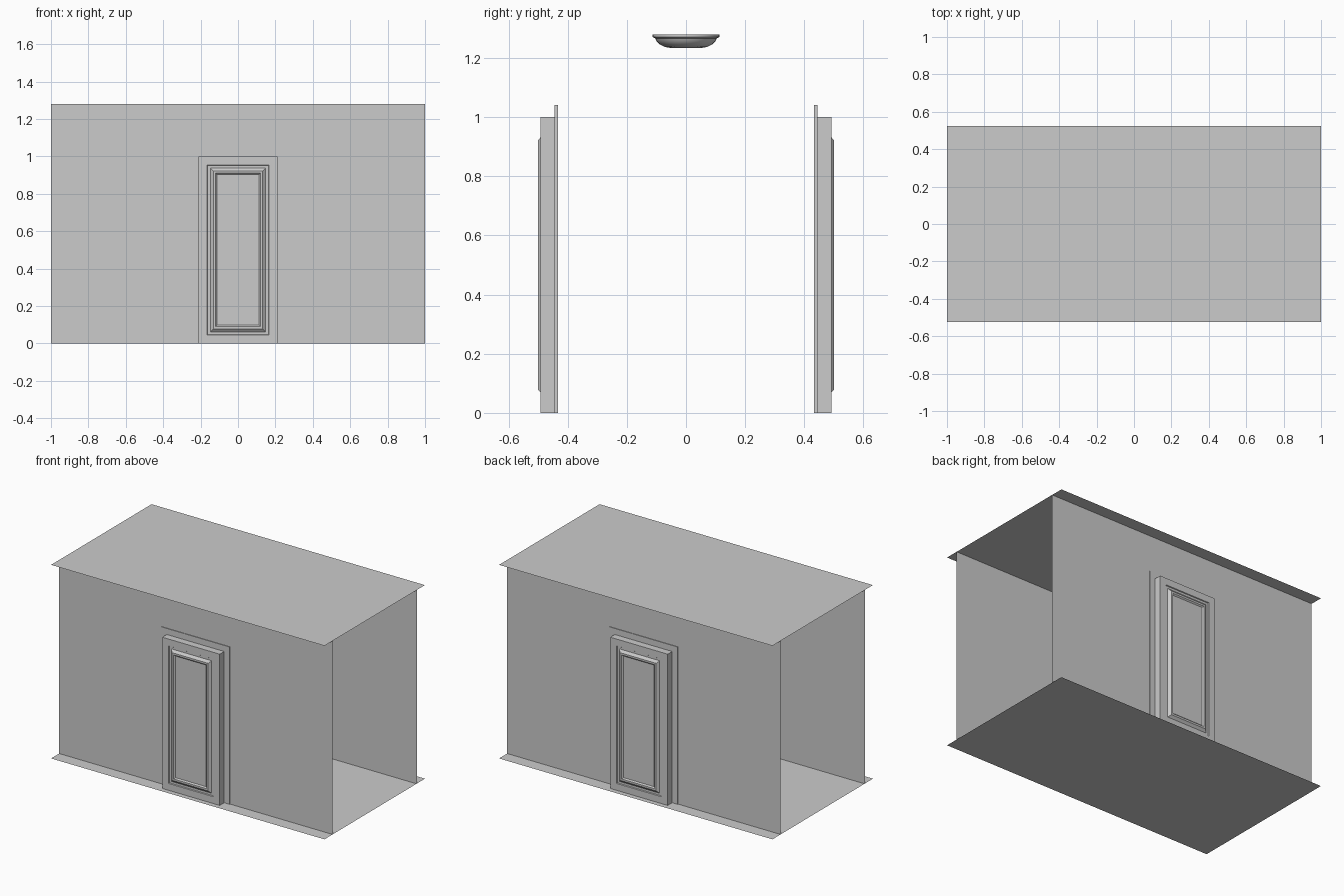
import bpy, bmesh, math

if "Cube" in bpy.data.objects:
    bpy.data.objects.remove(bpy.data.objects["Cube"])

WALL_Y, TOP = 0.44, 1.28
HW, DH = 0.21, 1.0          # door opening half width and height
CASE = 0.04                 # casing width


def make(name, verts, faces, turn=0.0):
    me = bpy.data.meshes.new(name)
    me.from_pydata(verts, [], faces)
    bm = bmesh.new()
    bm.from_mesh(me)
    bmesh.ops.recalc_face_normals(bm, faces=bm.faces)
    bm.to_mesh(me)
    bm.free()
    ob = bpy.data.objects.new(name, me)
    ob.rotation_euler.z = turn
    bpy.context.collection.objects.link(ob)
    return ob


def slab(name, z):
    make(name, [(-1, -.525, z), (1, -.525, z), (1, .525, z), (-1, .525, z)], [(0, 1, 2, 3)])


def arch(w, h, y):
    # three-sided outline around a doorway
    return [(-w, y, 0), (-w, y, h), (w, y, h), (w, y, 0)]


def rect(inset, y):
    return [(-HW + inset, y, inset), (HW - inset, y, inset),
            (HW - inset, y, DH - inset), (-HW + inset, y, DH - inset)]


def strip(name, z0, z1, spans, turn):
    # flat trim strip just inside the wall
    y = -WALL_Y + .003
    v, f = [], []
    for a, b in spans:
        n = len(v)
        v += [(a, y, z0), (b, y, z0), (b, y, z1), (a, y, z1)]
        f.append((n, n + 1, n + 2, n + 3))
    make(name, v, f, turn)


# floor and ceiling
slab("floor", 0)
slab("ceiling", TOP)

for side, turn in (("front", 0), ("back", math.pi)):
    # wall with doorway
    make(side + "_wall", arch(1, TOP, -WALL_Y) + arch(HW, DH, -WALL_Y),
         [(i, i + 1, i + 5, i + 4) for i in range(3)], turn)

    # baseboard and ceiling trim
    edge = HW + CASE
    strip(side + "_baseboard", 0, .025, [(-1, -edge), (edge, 1)], turn)
    strip(side + "_ceiling_trim", TOP - .03, TOP, [(-1, 1)], turn)

    # casing: rectangular section swept around the doorway
    yo, yi = -.444, -.433
    rings = [arch(edge, DH + CASE, yo), arch(HW, DH, yo),
             arch(HW, DH, yi), arch(edge, DH + CASE, yi)]
    v = [p for r in rings for p in r]
    f = [(4*r + i, 4*r + i + 1, 4*((r + 1) % 4) + i + 1, 4*((r + 1) % 4) + i)
         for r in range(4) for i in range(3)]
    f += [(0, 4, 8, 12), (3, 7, 11, 15)]
    make(side + "_door_casing", v, f, turn)

    # recessed door: jamb, moulding steps and centre panel as nested rings
    steps = [(0, -.444), (0, -.491), (.045, -.491), (.048, -.486), (.062, -.486),
             (.068, -.491), (.078, -.5), (.09, -.5), (.098, -.492)]
    v = [p for s in steps for p in rect(*s)]
    f = [(4*r + i, 4*r + (i + 1) % 4, 4*r + 4 + (i + 1) % 4, 4*r + 4 + i)
         for r in range(len(steps) - 1) for i in range(4)]
    n = len(v)
    f.append((n - 4, n - 3, n - 2, n - 1))
    make(side + "_door", v, f, turn)

# ceiling lamp: lathed dish
SEG = 32
prof = [(.113, 1.279), (.113, 1.271), (.104, 1.266), (.1, 1.257),
        (.088, 1.245), (.072, 1.237), (.055, 1.234)]
v = [(r * math.cos(2*math.pi*k/SEG), r * math.sin(2*math.pi*k/SEG), z)
     for r, z in prof for k in range(SEG)]
f = [(j*SEG + k, j*SEG + (k + 1) % SEG, (j + 1)*SEG + (k + 1) % SEG, (j + 1)*SEG + k)
     for j in range(len(prof) - 1) for k in range(SEG)]
f += [tuple(range(SEG)), tuple(range((len(prof) - 1)*SEG, len(prof)*SEG))]
lamp = make("ceiling_lamp", v, f)
bpy.context.view_layer.objects.active = lamp
lamp.select_set(True)
bpy.ops.object.shade_smooth_by_angle(angle=math.radians(35))
